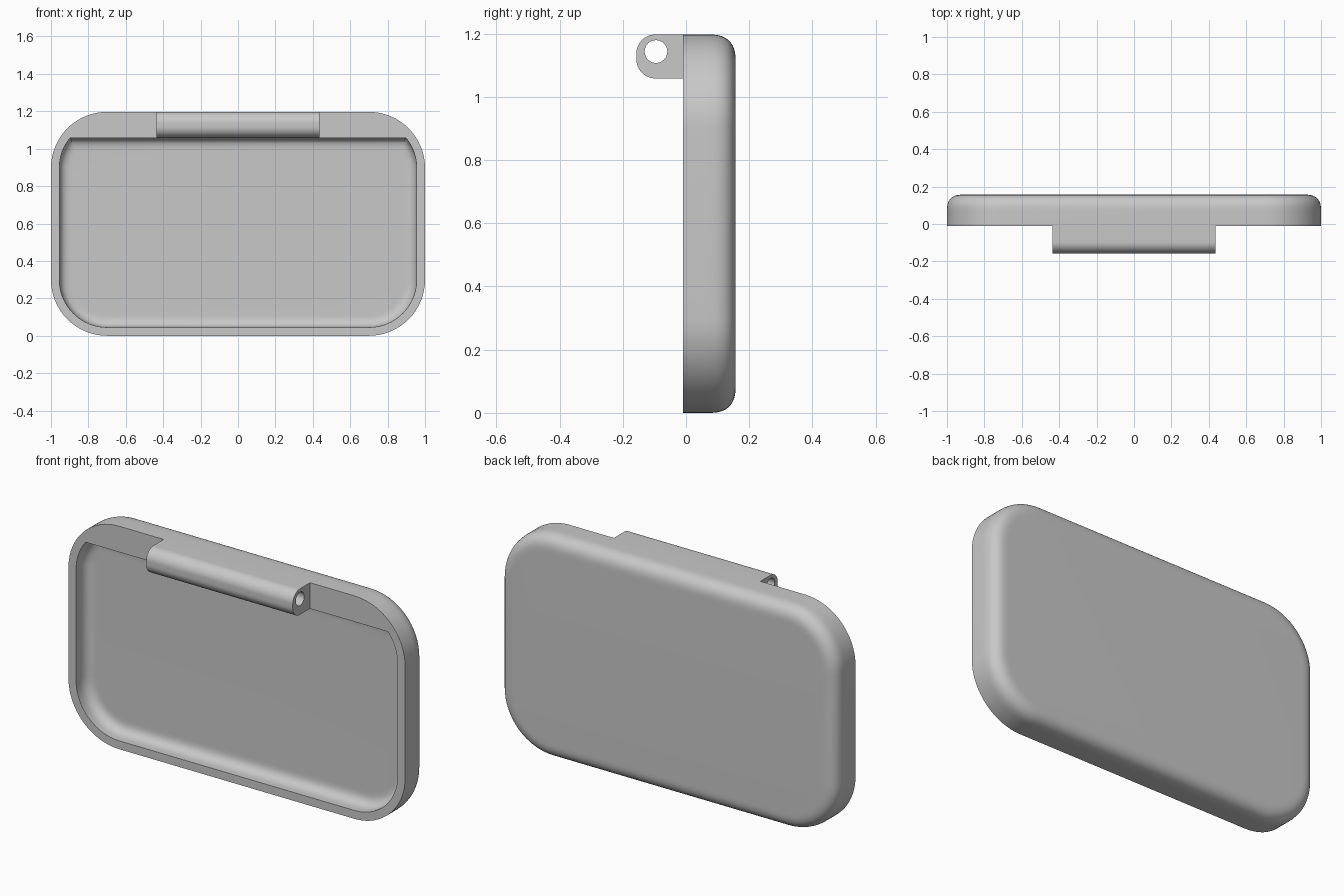
import bpy, bmesh
from math import sin, cos, pi, asin

cube = bpy.data.objects.get("Cube")
if cube:
    bpy.data.objects.remove(cube, do_unlink=True)

HEIGHT, CORNER = 1.197, 0.3      # outer outline
FRONT, BACK = -0.01, 0.157       # depth of the shell
FLOOR = 0.078                    # bottom of the cavity
WALL, LEDGE = 0.045, 1.058       # wall thickness, underside of the top ledge
OUTER_FILLET, INNER_FILLET = 0.088, 0.07
STEPS = 16

grey = bpy.data.materials.new("plain grey")
grey.use_nodes = True
colour = (0.58, 0.58, 0.58, 1)
grey.diffuse_color = colour
grey.node_tree.nodes["Principled BSDF"].inputs["Base Color"].default_value = colour


def arc(cx, cz, r, start, end, steps=STEPS):
    """Points along an arc, both ends included."""
    angles = [start + (end - start) * i / steps for i in range(steps + 1)]
    return [(cx + r * cos(a), cz + r * sin(a)) for a in angles]


def outline(inset, cavity=False):
    """Rounded rectangle; the cavity one is cut straight under the ledge."""
    r, cx, top = CORNER - inset, 1 - CORNER, HEIGHT - CORNER
    end = pi / 2
    if cavity:
        end = asin((LEDGE - (inset - WALL) - top) / r)
    right = arc(cx, CORNER, r, -pi / 2, 0) + arc(cx, top, r, 0, end)
    return right + [(-x, z) for x, z in reversed(right)]


def add_ring(bm, points):
    verts = [bm.verts.new(p) for p in points]
    edges = [bm.edges.new((a, b)) for a, b in zip(verts, verts[1:] + verts[:1])]
    return verts, edges


def join_rings(bm, a, b):
    for i in range(len(a)):
        j = (i + 1) % len(a)
        bm.faces.new((a[i], a[j], b[j], b[i]))


def finish(bm, name):
    bmesh.ops.recalc_face_normals(bm, faces=bm.faces[:])
    mesh = bpy.data.meshes.new(name)
    bm.to_mesh(mesh)
    bm.free()
    mesh.materials.append(grey)
    obj = bpy.data.objects.new(name, mesh)
    bpy.context.collection.objects.link(obj)
    bpy.ops.object.select_all(action="DESELECT")
    obj.select_set(True)
    bpy.context.view_layer.objects.active = obj
    bpy.ops.object.shade_smooth_by_angle(angle=pi / 6)


def skin(bm, start_inset, floor, fillet, cavity):
    """Wall from the rim to a flat floor with a full, soft edge; returns rim edges."""
    sections = [(start_inset, FRONT)]
    for i in range(17):
        a = pi / 2 * i / 16
        c, s = abs(cos(a)) ** 0.75, sin(a) ** 0.75
        sections.append((start_inset + fillet * (1 - c), floor - fillet * (1 - s)))
    rings = [add_ring(bm, [(x, y, z) for x, z in outline(d, cavity)])
             for d, y in sections]
    for (a, _), (b, _) in zip(rings, rings[1:]):
        join_rings(bm, a, b)
    bm.faces.new(rings[-1][0])
    return rings[0][1]


# Hollow shell: outer skin, cavity skin and the flat rim between them
bm = bmesh.new()
rim = skin(bm, 0, BACK, OUTER_FILLET, False)
rim += skin(bm, WALL, FLOOR, INNER_FILLET, True)
bmesh.ops.triangle_fill(bm, edges=rim, use_beauty=True, normal=(0, -1, 0))
finish(bm, "lid_shell")

# Hinge barrel: rounded profile with a pin hole right through
bm = bmesh.new()
round_r, half = 0.06, 0.435
cy = -BACK + round_r
profile = [(FRONT, HEIGHT)]
profile += arc(cy, HEIGHT - round_r, round_r, pi / 2, pi)
profile += arc(cy, LEDGE + round_r, round_r, pi, pi * 1.5)
profile += [(FRONT, LEDGE)]
hole = arc(-0.095, 1.143, 0.036, 0, 2 * pi, 32)[:-1]
caps = {-half: [], half: []}
for shape in (profile, hole):
    ends = []
    for x in caps:
        verts, edges = add_ring(bm, [(x, y, z) for y, z in shape])
        caps[x] += edges
        ends.append(verts)
    join_rings(bm, *ends)
for x, edges in caps.items():
    bmesh.ops.triangle_fill(bm, edges=edges, use_beauty=True, normal=(x, 0, 0))
finish(bm, "hinge_barrel")
